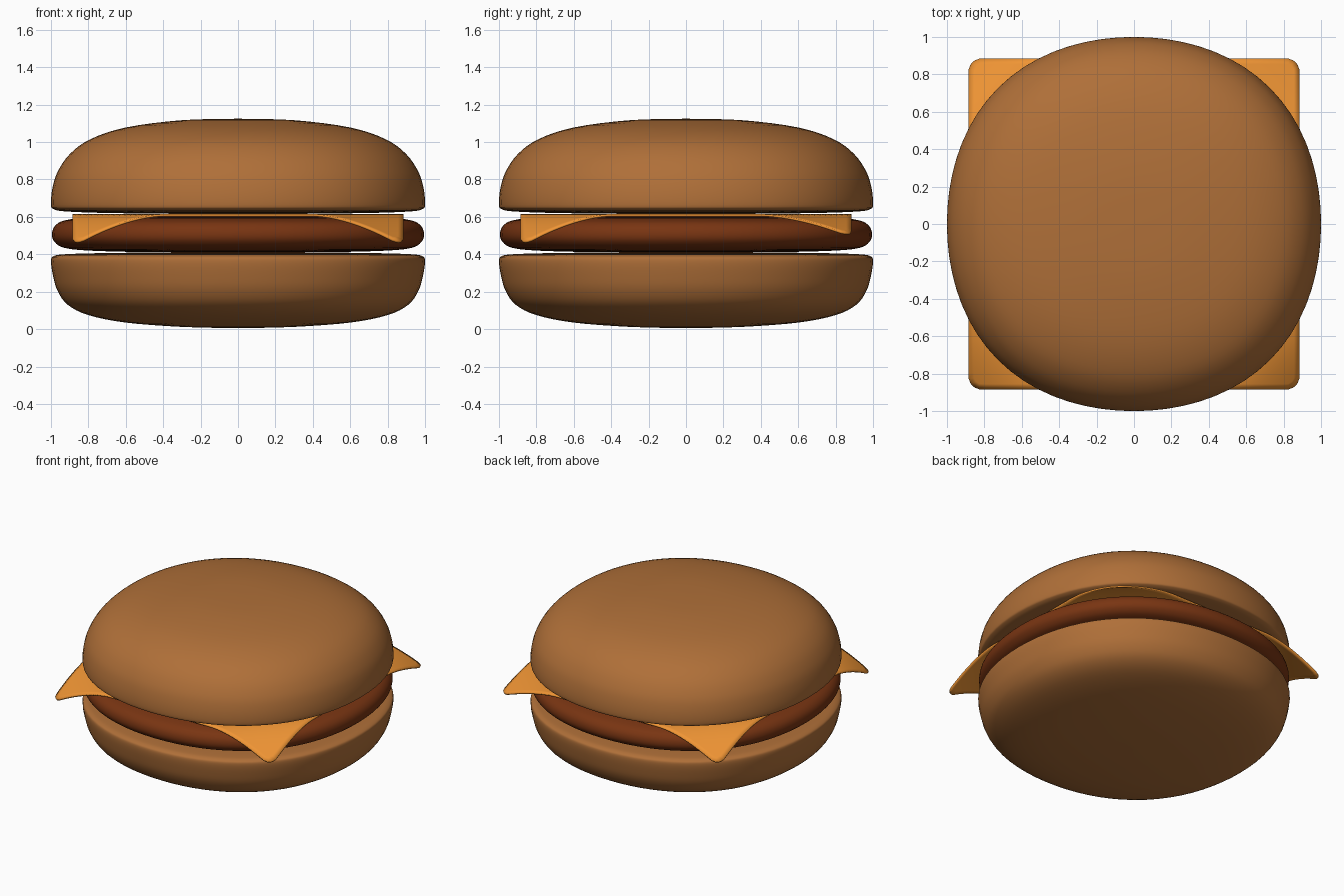
import bpy, bmesh, math
from mathutils import Vector

if "Cube" in bpy.data.objects:
    bpy.data.objects.remove(bpy.data.objects["Cube"])


def material(name, colour):
    m = bpy.data.materials.new(name)
    m.diffuse_color = (*colour, 1)
    m.use_nodes = True
    m.node_tree.nodes["Principled BSDF"].inputs["Base Color"].default_value = m.diffuse_color
    return m


def finish(bm, name, mat):
    bmesh.ops.recalc_face_normals(bm, faces=bm.faces)
    me = bpy.data.meshes.new(name)
    bm.to_mesh(me)
    bm.free()
    me.materials.append(mat)
    for p in me.polygons:
        p.use_smooth = True
    ob = bpy.data.objects.new(name, me)
    bpy.context.collection.objects.link(ob)
    return ob


def smooth_profile(pts, steps=4):
    # Catmull-Rom curve through the profile points
    p = [Vector(q) for q in pts]
    p = [p[0]] + p + [p[-1]]
    out = []
    for a, b, c, d in zip(p, p[1:], p[2:], p[3:]):
        for i in range(steps):
            t = i / steps
            out.append(0.5 * (2 * b + (c - a) * t + (2 * a - 5 * b + 4 * c - d) * t * t
                              + (3 * b - a - 3 * c + d) * t ** 3))
    return out + [p[-1]]


def round_layer(name, pts, mat, seg=72):
    # slightly squared-off lathe: a little wider along the diagonals
    bm = bmesh.new()
    prof = smooth_profile(pts)
    rings = []
    for r, z in prof[1:-1]:
        ring = []
        for i in range(seg):
            a = math.tau * i / seg
            k = r * (1 + 0.014 * (1 - math.cos(4 * a)))
            ring.append(bm.verts.new((k * math.cos(a), k * math.sin(a), z)))
        rings.append(ring)
    ends = [bm.verts.new((0, 0, prof[i].y)) for i in (0, -1)]
    for i in range(seg):
        j = (i + 1) % seg
        for lo, hi in zip(rings, rings[1:]):
            bm.faces.new((lo[i], lo[j], hi[j], hi[i]))
        bm.faces.new((ends[0], rings[0][j], rings[0][i]))
        bm.faces.new((ends[1], rings[-1][i], rings[-1][j]))
    return finish(bm, name, mat)


bread = material("bread", (0.43, 0.16, 0.04))
meat = material("meat", (0.19, 0.035, 0.006))
orange = material("cheese", (0.87, 0.30, 0.035))

# bottom bun
round_layer("bottom_bun", [(0, 0.005), (0.3, 0.012), (0.6, 0.035), (0.8, 0.075), (0.91, 0.13),
                           (0.965, 0.205), (0.99, 0.29), (1.0, 0.365), (0.985, 0.39),
                           (0.93, 0.4), (0.75, 0.406), (0.4, 0.41), (0, 0.41)], bread)

# patty
round_layer("patty", [(0, 0.41), (0.5, 0.412), (0.8, 0.42), (0.93, 0.435), (0.98, 0.465),
                      (0.995, 0.505), (0.98, 0.55), (0.93, 0.58), (0.8, 0.597),
                      (0.5, 0.604), (0, 0.605)], meat)

# top bun
round_layer("top_bun", [(0, 0.615), (0.4, 0.617), (0.75, 0.622), (0.93, 0.63), (0.985, 0.641),
                        (1.0, 0.665), (0.993, 0.75), (0.965, 0.84), (0.9, 0.935), (0.79, 1.015),
                        (0.6, 1.078), (0.3, 1.117), (0, 1.125)], bread)

# cheese slice: rounded square with drooping corners
HALF, ROUND = 0.885, 0.07
bm = bmesh.new()
bmesh.ops.create_grid(bm, x_segments=60, y_segments=60, size=HALF)
for v in bm.verts:
    x, y = abs(v.co.x), abs(v.co.y)
    sx, sy = math.copysign(1, v.co.x), math.copysign(1, v.co.y)
    c = HALF - ROUND
    if x > c and y > c:
        q = Vector((x - c, y - c))
        q *= max(q) / q.length
        x, y = c + q.x, c + q.y
    t = max(0, (x + y - 1.28) / (2 * HALF - 0.04 - 1.28))
    depth = 0.1 if sx > 0 and sy > 0 else 0.145
    v.co = (sx * x, sy * y, 0.615 - depth * t ** 1.7)
cheese = finish(bm, "cheese_slice", orange)
sol = cheese.modifiers.new("thickness", "SOLIDIFY")
sol.thickness = 0.012
sol.offset = -1 if cheese.data.polygons[0].normal.z > 0 else 1
